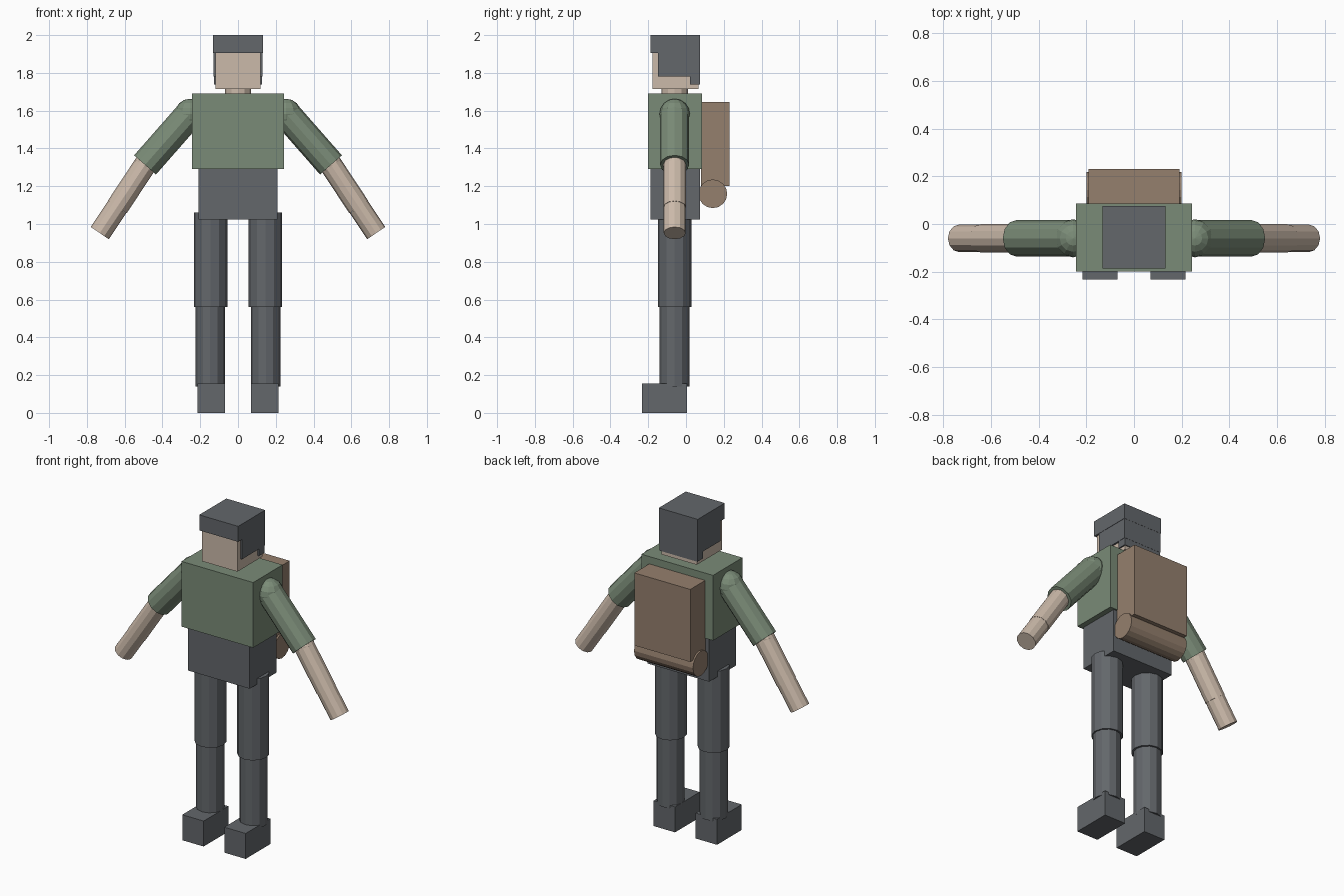
import bpy, math
from mathutils import Vector

if "Cube" in bpy.data.objects:
    bpy.data.objects.remove(bpy.data.objects["Cube"])


def material(name, rgb):
    m = bpy.data.materials.new(name)
    m.diffuse_color = (*rgb, 1)
    m.use_nodes = True
    m.node_tree.nodes["Principled BSDF"].inputs["Base Color"].default_value = m.diffuse_color
    return m


SLATE = material("slate grey", (0.125, 0.135, 0.147))
GREEN = material("moss green", (0.195, 0.26, 0.185))
SKIN = material("skin", (0.60, 0.49, 0.40))
BROWN = material("leather brown", (0.30, 0.215, 0.155))


def finish(name, mat):
    ob = bpy.context.object
    ob.name = name
    ob.data.materials.append(mat)
    return ob


def box(name, mat, x, y, z):
    """Axis-aligned box from (min, max) pairs."""
    lo, hi = Vector((x[0], y[0], z[0])), Vector((x[1], y[1], z[1]))
    bpy.ops.mesh.primitive_cube_add(size=1, location=(lo + hi) / 2)
    bpy.context.object.scale = hi - lo
    return finish(name, mat)


def rod(name, mat, a, b, r, sides=12):
    """Cylinder between two points."""
    a, b = Vector(a), Vector(b)
    bpy.ops.mesh.primitive_cylinder_add(vertices=sides, radius=r, depth=(b - a).length,
                                        location=(a + b) / 2)
    bpy.context.object.rotation_euler = (b - a).to_track_quat('Z', 'Y').to_euler()
    return finish(name, mat)


def ball(name, mat, c, r):
    bpy.ops.mesh.primitive_uv_sphere_add(segments=12, ring_count=8, radius=r, location=c)
    return finish(name, mat)


Y = -0.06  # depth of the body's centre line

# Torso, hips and neck
box("torso", GREEN, (-0.243, 0.243), (-0.20, 0.085), (1.29, 1.69))
box("hips", SLATE, (-0.21, 0.21), (-0.187, 0.075), (1.025, 1.29))
rod("neck", SKIN, (0, Y, 1.66), (0, Y, 1.74), 0.07)

# Head and hair
box("head", SKIN, (-0.12, 0.12), (-0.177, 0.067), (1.715, 1.95))
box("hair_top", SLATE, (-0.132, 0.132), (-0.187, 0.075), (1.905, 2.0))
box("hair_sides", SLATE, (-0.13, 0.13), (-0.147, 0.074), (1.782, 1.95))
box("hair_back", SLATE, (-0.128, 0.128), (0.02, 0.073), (1.738, 1.85))

# Backpack and bedroll
box("backpack", BROWN, (-0.19, 0.19), (0.08, 0.23), (1.20, 1.645))
rod("bedroll", BROWN, (-0.2, 0.142, 1.16), (0.2, 0.142, 1.16), 0.076, 16)

# Limbs on both sides
for side, s in (("right", 1), ("left", -1)):
    shoulder = Vector((s * 0.255, Y, 1.583))
    elbow = Vector((s * 0.492, Y, 1.313))
    wrist = Vector((s * 0.64, Y, 1.089))
    tip = Vector((s * 0.732, Y, 0.952))
    ball(side + "_shoulder", GREEN, shoulder, 0.08)
    rod(side + "_sleeve", GREEN, shoulder, elbow, 0.077)
    ball(side + "_elbow", SKIN, elbow, 0.061)
    rod(side + "_forearm", SKIN, elbow, wrist, 0.06)
    rod(side + "_hand", SKIN, wrist, tip, 0.058)
    rod(side + "_thigh", SLATE, (s * 0.145, Y, 0.56), (s * 0.145, Y, 1.06), 0.089)
    rod(side + "_shin", SLATE, (s * 0.147, Y, 0.14), (s * 0.147, Y, 0.57), 0.079)
    x = sorted((s * 0.07, s * 0.215))
    box(side + "_shoe", SLATE, x, (-0.233, 0.006), (0, 0.156))
